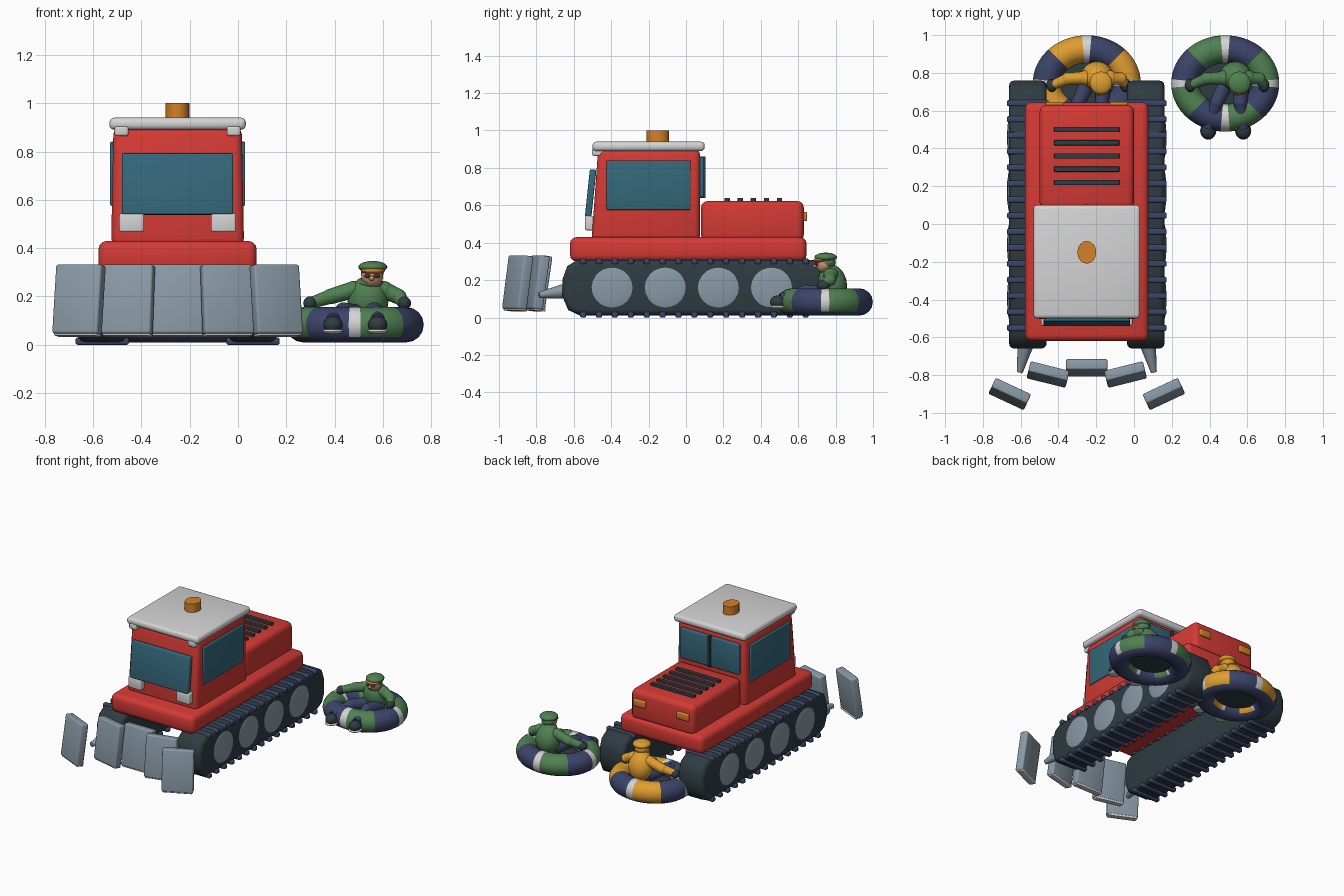
import bpy, bmesh, math
from mathutils import Matrix, Vector

if "Cube" in bpy.data.objects:
    bpy.data.objects.remove(bpy.data.objects["Cube"])


def material(name, *rgb):
    m = bpy.data.materials.new(name)
    m.use_nodes = True
    m.diffuse_color = (*rgb, 1)
    m.node_tree.nodes["Principled BSDF"].inputs["Base Color"].default_value = (*rgb, 1)
    return m


RED = material("red paint", 0.66, 0.042, 0.035)
WHITE = material("light grey", 0.66, 0.66, 0.66)
GLASS = material("teal glass", 0.035, 0.14, 0.2)
STEEL = material("blue grey steel", 0.25, 0.32, 0.38)
DARK = material("dark rubber", 0.028, 0.045, 0.055)
NAVY = material("navy", 0.045, 0.058, 0.14)
ORANGE = material("lamp orange", 0.66, 0.22, 0.02)
GREEN = material("green cloth", 0.08, 0.22, 0.085)
YELLOW = material("yellow cloth", 0.74, 0.34, 0.03)
SKIN = material("skin", 0.6, 0.28, 0.17)


def finish(name, bm, mats, loc=(0, 0, 0), rot=(0, 0, 0)):
    bmesh.ops.recalc_face_normals(bm, faces=bm.faces[:])
    me = bpy.data.meshes.new(name)
    bm.to_mesh(me)
    bm.free()
    for m in mats:
        me.materials.append(m)
    ob = bpy.data.objects.new(name, me)
    ob.location, ob.rotation_euler = loc, rot
    bpy.context.collection.objects.link(ob)
    bpy.ops.object.select_all(action='DESELECT')
    ob.select_set(True)
    bpy.context.view_layer.objects.active = ob
    bpy.ops.object.shade_smooth_by_angle(angle=math.radians(42))
    return ob


def box(name, centre, size, mat, bevel=0.0, rot=(0, 0, 0), shape=None):
    bm = bmesh.new()
    bmesh.ops.create_cube(bm, size=1, matrix=Matrix.Diagonal((*size, 1)))
    if shape:
        for v in bm.verts:
            shape(v.co)
    if bevel:
        bmesh.ops.bevel(bm, geom=bm.edges[:], offset=bevel, segments=3,
                        profile=0.5, affect='EDGES', clamp_overlap=True)
    return finish(name, bm, [mat], centre, rot)


def ball(name, centre, radii, mat, rot=(0, 0, 0)):
    bm = bmesh.new()
    bmesh.ops.create_uvsphere(bm, u_segments=24, v_segments=12, radius=1,
                              matrix=Matrix.Diagonal((*radii, 1)))
    return finish(name, bm, [mat], centre, rot)


def limb(name, a, b, r1, r2, mat):
    a, b = Vector(a), Vector(b)
    bm = bmesh.new()
    bmesh.ops.create_cone(bm, cap_ends=True, segments=16, radius1=r1, radius2=r2,
                          depth=(b - a).length)
    turn = (b - a).to_track_quat('Z', 'Y').to_euler()
    return finish(name, bm, [mat], (a + b) / 2, turn)


CX = -0.25  # centre line of the vehicle
SIDES = (("right", -1), ("left", 1))

# Hull, cab, engine hood, roof and beacon
box("hull", (CX, 0.012, 0.365), (0.655, 1.265, 0.13), RED, 0.035)


def cab_shape(co):
    if co.z > 0:
        co.x *= 0.965
        if co.y < 0:
            co.y += 0.035


box("cab", (CX, -0.215, 0.655), (0.55, 0.58, 0.49), RED, 0.03, shape=cab_shape)
box("engine_hood", (CX, 0.355, 0.515), (0.5, 0.55, 0.215), RED, 0.035)
box("roof", (CX, -0.2, 0.915), (0.565, 0.6, 0.05), WHITE, 0.02)
limb("beacon", (CX, -0.15, 0.93), (CX, -0.15, 1.0), 0.05, 0.05, ORANGE).scale.y = 1.2
for i in range(5):
    box("hood_vent", (CX, 0.22 + i * 0.07, 0.629), (0.345, 0.028, 0.022), DARK, 0.004)

# Windows
tilt = math.radians(-6)
box("front_window", (CX, -0.51, 0.665), (0.46, 0.035, 0.255), GLASS, 0.008, (tilt, 0, 0))
box("rear_window_post", (CX, 0.088, 0.75), (0.018, 0.03, 0.22), DARK)

for side, s in SIDES:
    box(side + "_side_window", (CX + s * 0.27, -0.2, 0.708), (0.02, 0.45, 0.265), GLASS, 0.006)
    box(side + "_rear_window", (CX + s * 0.122, 0.082, 0.75), (0.22, 0.03, 0.215), GLASS, 0.008)
    # Lamps
    box(side + "_headlight", (CX + s * 0.19, -0.515, 0.505), (0.103, 0.05, 0.078), WHITE, 0.01)
    box(side + "_roof_light", (CX + s * 0.232, -0.472, 0.885), (0.057, 0.06, 0.042), WHITE, 0.01)
    box(side + "_tail_light", (CX + s * 0.17, 0.632, 0.54), (0.095, 0.03, 0.05), ORANGE, 0.008)

    # Tracks: rounded outline pushed across, with capped edges bevelled
    half = [(0.62, 0.012), (0.68, 0.04), (0.71, 0.11), (0.71, 0.205), (0.685, 0.275), (0.63, 0.308)]
    outline = half + [(-y, z) for y, z in reversed(half)]
    bm = bmesh.new()
    rim = bm.faces.new([bm.verts.new((-0.1, y, z)) for y, z in outline])
    pushed = bmesh.ops.extrude_face_region(bm, geom=[rim])["geom"]
    for v in pushed:
        if isinstance(v, bmesh.types.BMVert):
            v.co.x = 0.1
    cap_edges = [e for e in bm.edges if abs(e.verts[0].co.x - e.verts[1].co.x) < 0.01]
    bmesh.ops.bevel(bm, geom=cap_edges, offset=0.03, segments=3, profile=0.5, affect='EDGES')
    tx = CX + s * 0.312
    finish(side + "_track", bm, [DARK], (tx, 0.05, 0))
    for row, z in (("lower", 0.015), ("upper", 0.3)):
        pads = box(f"{side}_{row}_track_pads", (tx, -0.55, z), (0.22, 0.032, 0.03), NAVY, 0.008)
        arr = pads.modifiers.new("repeat", 'ARRAY')
        arr.count = 15
        arr.use_relative_offset = False
        arr.use_constant_offset = True
        arr.constant_offset_displace = (0, 0.085, 0)
    for i in range(4):
        ball(side + "_wheel", (CX + s * 0.4, -0.395 + i * 0.284, 0.16), (0.022, 0.132, 0.128), STEEL)
    limb(side + "_plough_arm", (CX + s * 0.32, -0.62, 0.145), (CX + s * 0.355, -0.785, 0.12),
         0.046, 0.016, STEEL)


# Plough blade panels, each with a pale cutting edge
def panel(name, x, y, width, turn):
    rot = (math.radians(-8), 0, math.radians(turn))
    box(name, (x, y, 0.187), (width, 0.056, 0.288), STEEL, 0.01, rot)
    lip = box(name + "_edge", (x, y, 0.187), (width * 0.95, 0.05, 0.016), WHITE, 0.005, rot)
    lip.data.transform(Matrix.Translation((0, 0.006, -0.144)))


panel("middle_blade", CX, -0.762, 0.22, 0)
for side, s in SIDES:
    panel(side + "_inner_blade", CX + s * 0.205, -0.797, 0.212, s * 14)
    panel(side + "_outer_blade", CX + s * 0.408, -0.9, 0.207, s * 25)


# Inflatable ring with alternating sectors
def ring(name, x, y, mat):
    bm = bmesh.new()
    n, k = 72, 16
    grid = []
    for i in range(n):
        a = 2 * math.pi * i / n
        loop = []
        for j in range(k):
            b = 2 * math.pi * j / k
            out = 0.073 * math.cos(b)
            loop.append(bm.verts.new(((0.213 + out) * math.cos(a), (0.182 + out) * math.sin(a),
                                      0.073 * math.sin(b))))
        grid.append(loop)
    for i in range(n):
        for j in range(k):
            i2, j2 = (i + 1) % n, (j + 1) % k
            f = bm.faces.new((grid[i][j], grid[i2][j], grid[i2][j2], grid[i][j2]))
            low = f.calc_center_median().z < -0.05
            deg = (i + 0.5) * 360 / n
            if low:
                f.material_index = 0
            elif min(deg % 90, 90 - deg % 90) < 5:
                f.material_index = 2
            else:
                f.material_index = 1 if deg % 90 < 45 else 0
    finish(name, bm, [NAVY, mat, WHITE], (x, y, 0.083))
    ball(name + "_floor", (x, y, 0.07), (0.2, 0.17, 0.012), DARK)


# Seated rider in a ring
def rider(tag, x, y, cloth):
    def at(dx, dy, z):
        return (x + dx, y + dy, z)

    ring(tag + "_ring", x, y, cloth)
    ball(tag + "_torso", at(0.055, 0.04, 0.185), (0.085, 0.075, 0.1), cloth, (0.25, 0, 0))
    ball(tag + "_collar", at(0.065, 0.015, 0.255), (0.052, 0.05, 0.025), cloth)
    ball(tag + "_head", at(0.072, -0.005, 0.282), (0.045, 0.045, 0.045), SKIN)
    ball(tag + "_hat", at(0.075, 0.003, 0.322), (0.06, 0.06, 0.025), cloth)
    ball(tag + "_hat_back", at(0.072, 0.012, 0.296), (0.047, 0.045, 0.035), cloth)
    ball(tag + "_goggles", at(0.075, -0.025, 0.306), (0.05, 0.038, 0.014), ORANGE)
    ball(tag + "_nose", at(0.07, -0.053, 0.275), (0.011, 0.012, 0.01), SKIN)
    for s in (-1, 1):
        ball(tag + "_eyeglass", at(0.072 + s * 0.018, -0.043, 0.285), (0.015, 0.01, 0.009), DARK)
    # Arms rest on the ring, legs reach over its front
    for side, sh, el, ha in (("right", -0.005, -0.1, -0.185), ("left", 0.12, 0.18, 0.205)):
        shoulder, elbow, hand = at(sh, 0.03, 0.228), at(el, 0.025, 0.2), at(ha, -0.01, 0.172)
        ball(f"{tag}_{side}_shoulder", shoulder, (0.04, 0.04, 0.036), cloth)
        limb(f"{tag}_{side}_upper_arm", shoulder, elbow, 0.035, 0.032, cloth)
        ball(f"{tag}_{side}_elbow", elbow, (0.034, 0.034, 0.032), cloth)
        limb(f"{tag}_{side}_forearm", elbow, hand, 0.03, 0.024, cloth)
        ball(f"{tag}_{side}_mitten", hand, (0.028, 0.035, 0.028), DARK)
    for side, hip, knee, foot in (("right", 0.02, -0.045, -0.09), ("left", 0.09, 0.08, 0.095)):
        bend, ankle = at(knee, -0.1, 0.14), at(foot, -0.235, 0.1)
        limb(f"{tag}_{side}_thigh", at(hip, 0.03, 0.12), bend, 0.045, 0.036, NAVY)
        ball(f"{tag}_{side}_knee", bend, (0.037, 0.037, 0.036), NAVY)
        limb(f"{tag}_{side}_shin", bend, ankle, 0.035, 0.03, NAVY)
        ball(f"{tag}_{side}_boot", at(foot, -0.25, 0.083), (0.04, 0.045, 0.036), DARK)
        ball(f"{tag}_{side}_sole", at(foot, -0.25, 0.056), (0.043, 0.047, 0.012), WHITE)


rider("green_rider", 0.483, 0.744, GREEN)
rider("yellow_rider", -0.25, 0.744, YELLOW)
